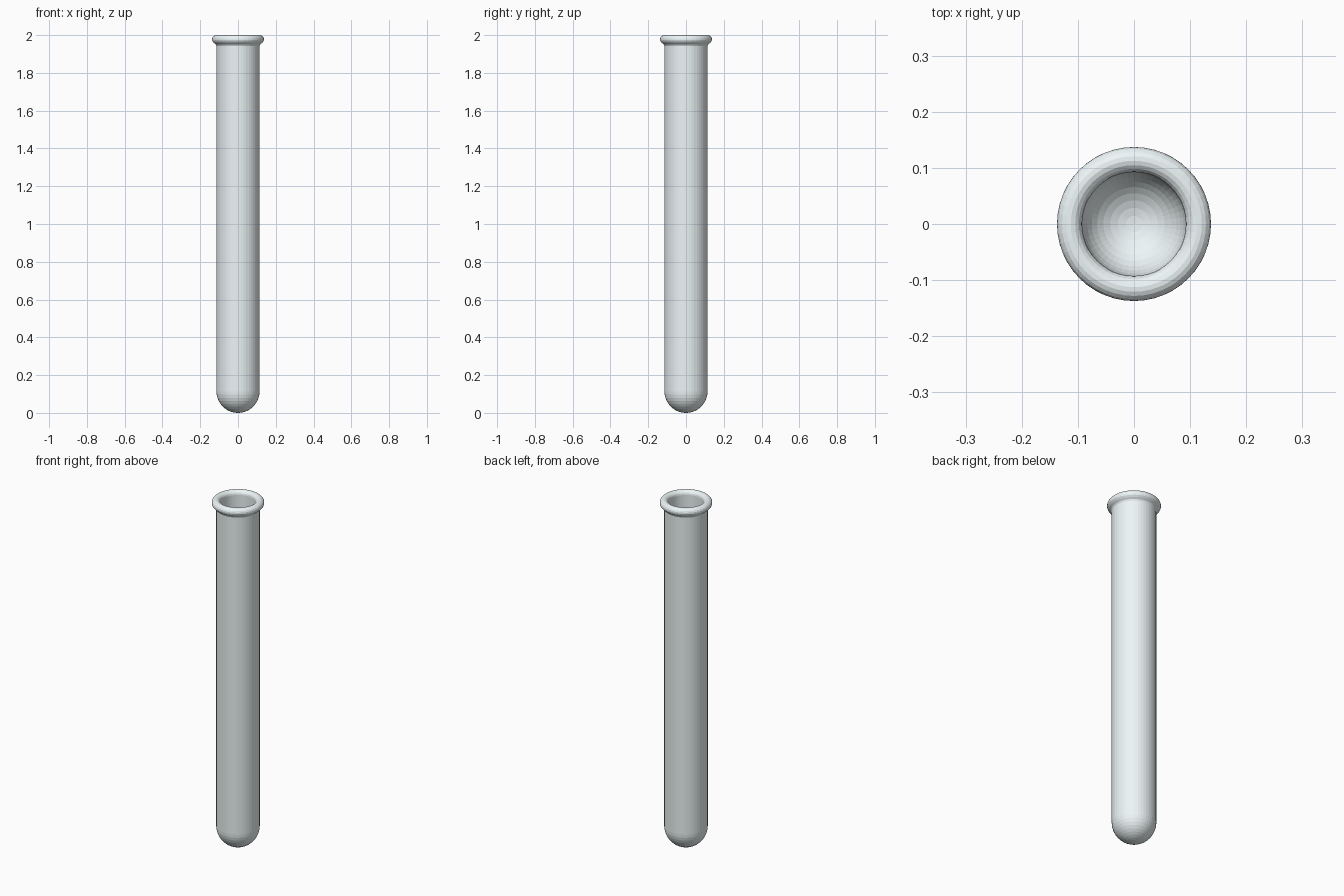
import bpy, bmesh
from math import sin, cos, pi

if "Cube" in bpy.data.objects:
    bpy.data.objects.remove(bpy.data.objects["Cube"])

SEGMENTS = 48
R_OUT, R_IN = 0.114, 0.093
STEPS = 10
LIP_R, LIP_MINOR, LIP_Z = 0.115, 0.0225, 1.9775


def bowl(radius):
    """Quarter circle from the pole up to the tube wall."""
    return [(radius * sin(i / STEPS * pi / 2), R_OUT - radius * cos(i / STEPS * pi / 2))
            for i in range(STEPS + 1)]


# Rounded lip: small flare under it, then an arc over the top to the inner wall
lip = [(R_OUT, 1.943), (0.118, 1.951), (0.127, 1.958)]
for i in range(11):
    a = -pi / 6 + i / 10 * pi * 7 / 6
    lip.append((LIP_R + LIP_MINOR * cos(a), LIP_Z + LIP_MINOR * sin(a)))

# Closed wall profile: outer bowl, lip, inner bowl
profile = bowl(R_OUT) + lip + bowl(R_IN)[::-1]

bm = bmesh.new()
verts = [bm.verts.new((r, 0, z)) for r, z in profile]
edges = [bm.edges.new(pair) for pair in zip(verts, verts[1:])]
bmesh.ops.spin(bm, geom=verts + edges, cent=(0, 0, 0), axis=(0, 0, 1),
               angle=2 * pi, steps=SEGMENTS, use_merge=True)
bmesh.ops.remove_doubles(bm, verts=bm.verts, dist=0.0001)
bmesh.ops.recalc_face_normals(bm, faces=bm.faces)
for face in bm.faces:
    face.smooth = False

mesh = bpy.data.meshes.new("glass_tube")
bm.to_mesh(mesh)
bm.free()
tube = bpy.data.objects.new("glass_tube", mesh)
bpy.context.collection.objects.link(tube)

# Pale glass colour
glass = bpy.data.materials.new("pale_glass")
glass.diffuse_color = (0.85, 0.92, 0.93, 1)
glass.use_nodes = True
glass.node_tree.nodes["Principled BSDF"].inputs["Base Color"].default_value = glass.diffuse_color
mesh.materials.append(glass)
